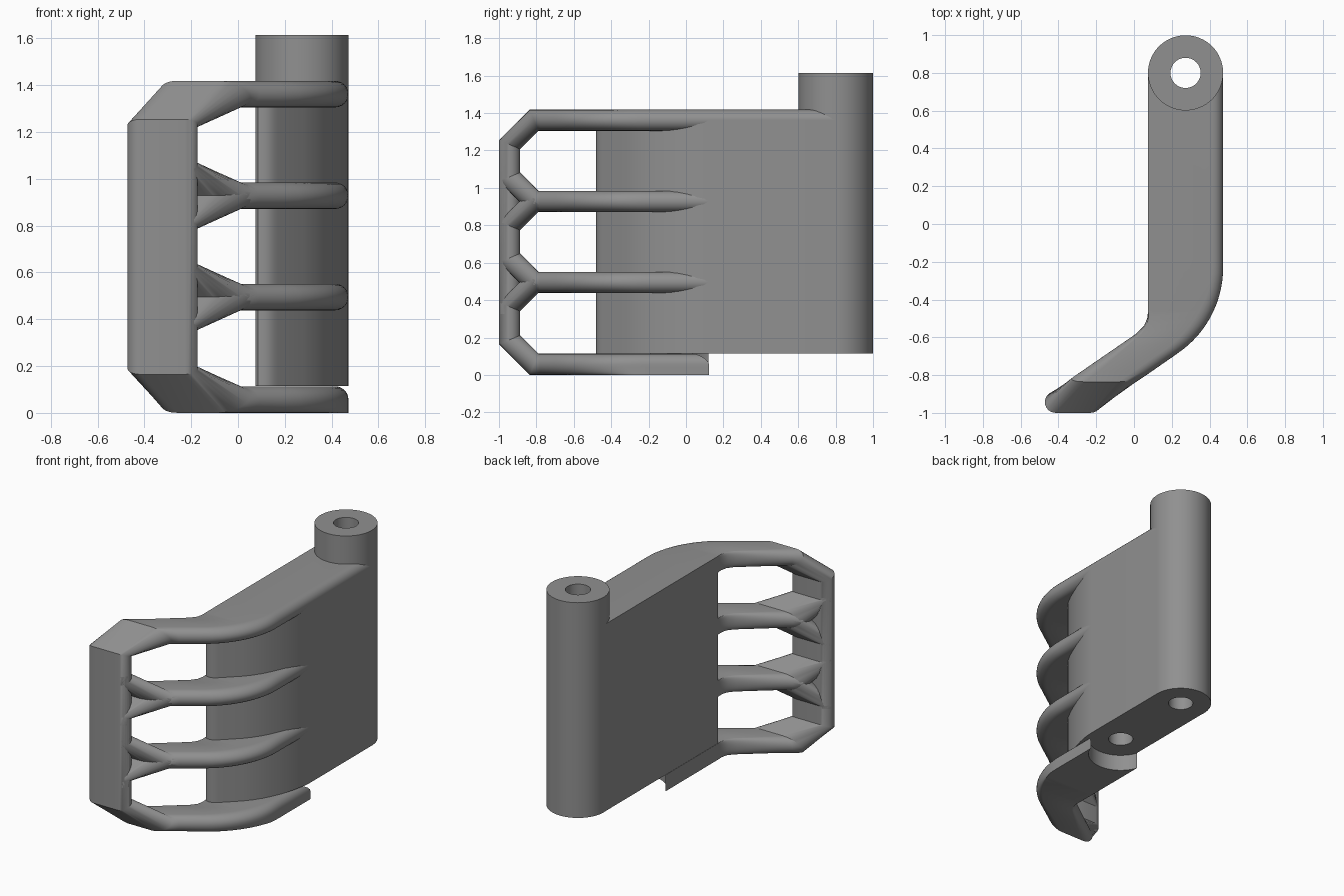
import bpy, bmesh, math
from mathutils import Vector

if "Cube" in bpy.data.objects:
    bpy.data.objects.remove(bpy.data.objects["Cube"])

grey = bpy.data.materials.new("mid_grey")
grey.diffuse_color = (0.28, 0.28, 0.28, 1)
grey.use_nodes = True
grey.node_tree.nodes["Principled BSDF"].inputs["Base Color"].default_value = grey.diffuse_color
R = 0.0565                       # half thickness of the bars
BARS = [0.057, 0.495, 0.928, 1.362]


def make(name, bm):
    bmesh.ops.recalc_face_normals(bm, faces=bm.faces)
    me = bpy.data.meshes.new(name)
    bm.to_mesh(me)
    bm.free()
    ob = bpy.data.objects.new(name, me)
    me.materials.append(grey)
    bpy.context.collection.objects.link(ob)
    return ob


def prism(name, pts, z0, z1):
    bm = bmesh.new()
    f = bm.faces.new([bm.verts.new((x, y, z0)) for x, y in pts])
    top = bmesh.ops.extrude_face_region(bm, geom=[f])["geom"]
    bmesh.ops.translate(bm, vec=(0, 0, z1 - z0),
                        verts=[v for v in top if isinstance(v, bmesh.types.BMVert)])
    return make(name, bm)


def cylinder(name, y, r, z0, z1, n=64):
    ring = [(0.273 + r * math.cos(2 * math.pi * i / n),
             y + r * math.sin(2 * math.pi * i / n)) for i in range(n)]
    return prism(name, ring, z0, z1)


def ramp(v, a, b):
    return min(1, max(0, (v - a) / (b - a)))


# Plan outline of the arm: inner and outer edge at each depth
INNER = [(0.9, 0.075), (-0.47, 0.075), (-0.51, 0.068), (-0.545, 0.05),
         (-0.575, 0.02), (-1.1, -0.743)]


def x_in(y):
    for (a, xa), (b, xb) in zip(INNER, INNER[1:]):
        if y >= b:
            return xa + (xb - xa) * (a - y) / (a - b)


def x_out(y):
    if y > -0.23:
        return 0.472
    if y > -0.68:
        return 0.472 - 0.55 + math.sqrt(0.55 ** 2 - (y + 0.23) ** 2)
    return 0.238 + (y + 0.68) * 1.44


def sweep(name, path, n=12):
    """Round-edged bar along a (y, z) path, spanning the arm's width in x."""
    bm = bmesh.new()
    path = [Vector(p) for p in path]
    rings = []
    for i, p in enumerate(path):
        d0 = (p - path[max(i - 1, 0)]).normalized()
        d1 = (path[min(i + 1, len(path) - 1)] - p).normalized()
        d = (d0 + d1).normalized()
        scale = 1 / max(d.dot(d1 if d1.length else d0), 0.5)
        nrm = Vector((-d.y, d.x)) * scale
        left, right = [], []
        for k in range(n + 1):
            u = -math.cos(math.pi * k / n)
            f = 1 - math.sqrt(max(0, 1 - u * u))
            q = p + nrm * (u * R)
            if p.x < -0.9:                                   # grip plate
                xl, xr = -0.472 + R * f, -0.172 - R * f
            else:                                            # bars
                c = R + 0.04 * ramp(-p.x, 0.25, 0.7)
                fl = f * ramp(-p.x, 0.47, 0.8)
                fr = f
                if q.y < BARS[0]:                            # square lower rim
                    fr = f * ramp(-p.x, 0.3, 0.75)
                xl, xr = x_in(q.x) + c * fl, x_out(q.x) - c * fr
            left.append(bm.verts.new((xl, q.x, q.y)))
            right.append(bm.verts.new((xr, q.x, q.y)))
        rings.append(left + right[::-1])
    for a, b in zip(rings, rings[1:]):
        for k in range(len(a)):
            j = (k + 1) % len(a)
            bm.faces.new((a[k], a[j], b[j], b[k]))
    bm.faces.new(rings[0])
    bm.faces.new(rings[-1][::-1])
    return make(name, bm)


def bar_path(start, z):
    inner = [y for y in [0.1 - 0.04 * i for i in range(23)] if y < start - 0.01]
    return [(start, z)] + [(y, z) for y in inner] + [(-0.812, z)]


# Hinge post and main body
post = cylinder("hinge_post", 0.8, 0.199, 0.115, 1.615)
body = prism("body_slab", [
    (0.075, 0.8), (0.472, 0.8), (0.472, 0.12), (0.467, 0.06), (0.455, 0.0),
    (0.44, -0.06), (0.418, -0.12), (0.392, -0.18), (0.36, -0.24),
    (0.322, -0.295), (0.28, -0.345), (0.17, -0.45), (0.155, -0.463),
    (0.135, -0.475), (0.11, -0.48), (0.085, -0.475), (0.075, -0.46)], 0.115, 1.362)

# Outer frame: bottom bar, grip plate and top bar in one sweep
low, high = bar_path(0.15, BARS[0]), bar_path(0.8, BARS[3])
frame = sweep("outer_frame", low + [(-0.943, 0.188), (-0.943, 1.231)] + high[::-1])

# Middle bars, each forking up and down into the grip plate
bars = []
for i, z in enumerate(BARS[1:3]):
    for s, side in ((1, "upper"), (-1, "lower")):
        bars.append(sweep(f"middle_bar_{i + 1}_{side}", bar_path(0.12, z) + [
            (-0.943, z + s * 0.131), (-0.943, z + s * 0.17)]))

# Pin holes and the round clearance at the end of the bottom bar
pin = cylinder("post_hole_cutter", 0.8, 0.08, -0.1, 1.8, 32)
socket = cylinder("socket_cutter", 0.19, 0.08, 0.0, 0.5, 32)
clearance = cylinder("clearance_cutter", 0.19, 0.21, -0.1, 0.3)
for ob, cutters in ((post, [pin]), (body, [pin, socket]), (frame, [pin, clearance])):
    bpy.context.view_layer.objects.active = ob
    for cutter in cutters:
        m = ob.modifiers.new("cut", "BOOLEAN")
        m.operation, m.solver, m.object = "DIFFERENCE", "EXACT", cutter
        bpy.ops.object.modifier_apply(modifier=m.name)
for cutter in (pin, socket, clearance):
    bpy.data.objects.remove(cutter)

# Smooth shading with sharp rims
bpy.ops.object.select_all(action="DESELECT")
for ob in [post, body, frame] + bars:
    ob.select_set(True)
bpy.context.view_layer.objects.active = post
bpy.ops.object.shade_smooth_by_angle(angle=math.radians(32))
